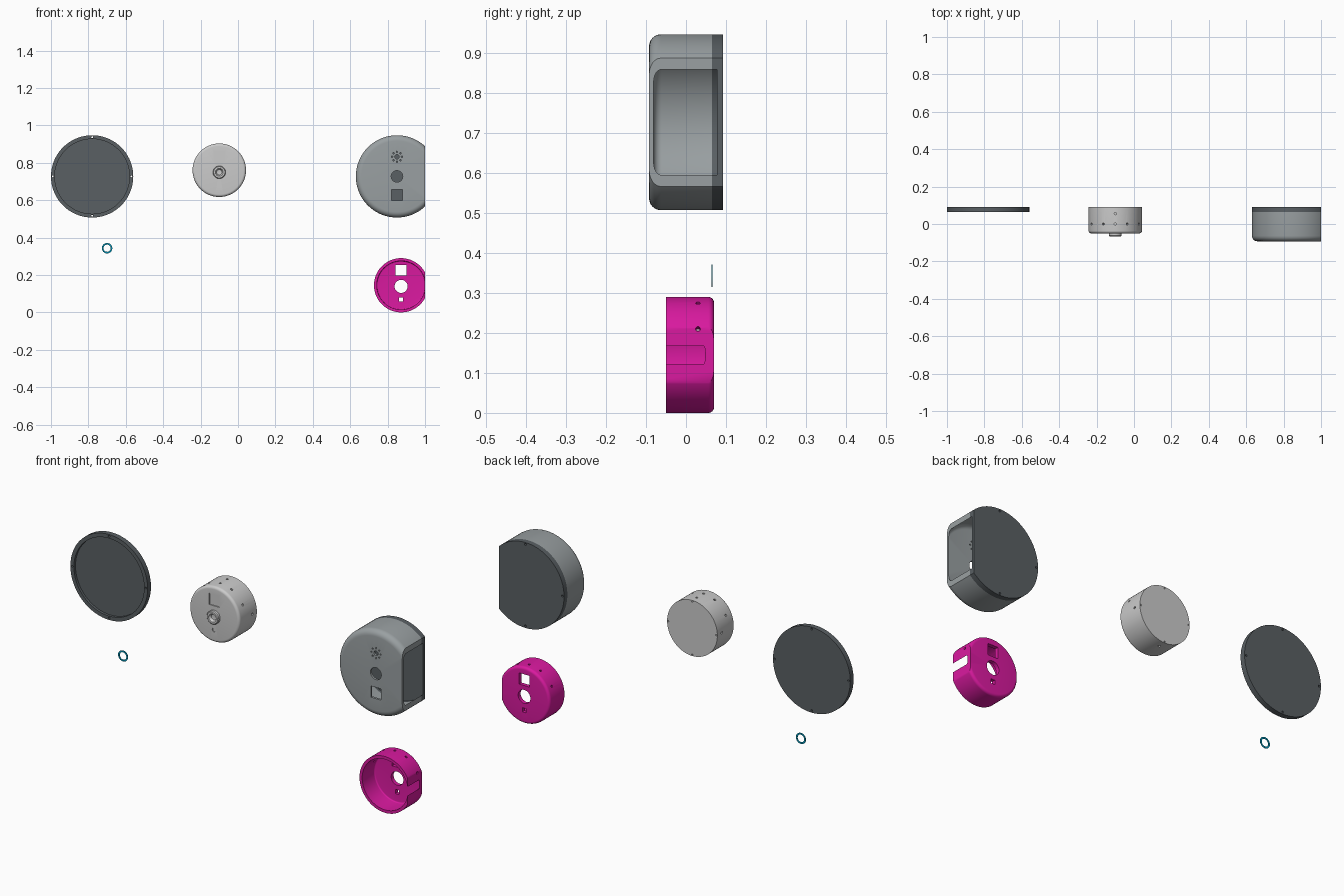
import bpy, bmesh
from math import sin, cos, pi, radians
from mathutils import Matrix, Vector

if "Cube" in bpy.data.objects:
    bpy.data.objects.remove(bpy.data.objects["Cube"])

SEG = 72
CLIP_X = 1.0


def material(name, rgb):
    m = bpy.data.materials.new(name)
    m.diffuse_color = (*rgb, 1)
    m.use_nodes = True
    m.node_tree.nodes["Principled BSDF"].inputs["Base Color"].default_value = m.diffuse_color
    return m


def add_object(name, bm, mat=None):
    bmesh.ops.recalc_face_normals(bm, faces=bm.faces[:])
    me = bpy.data.meshes.new(name)
    bm.to_mesh(me)
    bm.free()
    ob = bpy.data.objects.new(name, me)
    bpy.context.collection.objects.link(ob)
    if mat:
        me.materials.append(mat)
    return ob


def lathe(name, cx, cz, profile, mat=None, closed=False, seg=SEG):
    """Revolve (radius, y) points around the y axis through (cx, cz)."""
    bm = bmesh.new()
    rings = []
    for r, y in profile:
        n = seg if r > 0 else 1
        rings.append([bm.verts.new((cx + r * sin(2 * pi * i / seg), y,
                                    cz + r * cos(2 * pi * i / seg))) for i in range(n)])
    pairs = list(zip(rings, rings[1:])) + ([(rings[-1], rings[0])] if closed else [])
    for a, b in pairs:
        for i in range(seg):
            j = (i + 1) % seg
            quad = [a[i % len(a)], a[j % len(a)], b[j % len(b)], b[i % len(b)]]
            bm.faces.new(list(dict.fromkeys(quad)))
    return add_object(name, bm, mat)


def fillet(r, y, rad, sy, n=6):
    """Rounded corner at (r, y), going from the flat end to the side wall."""
    return [(r - rad + rad * sin(i * pi / 2 / n), y + sy * rad * (1 - cos(i * pi / 2 / n)))
            for i in range(n + 1)]


def rod(bm, centre, axis, r, length, seg=16):
    rot = Vector((0, 0, 1)).rotation_difference(Vector(axis)).to_matrix().to_4x4()
    bmesh.ops.create_cone(bm, cap_ends=True, segments=seg, radius1=r, radius2=r,
                          depth=length, matrix=Matrix.Translation(centre) @ rot)


def box(bm, centre, size):
    bmesh.ops.create_cube(bm, size=1, matrix=Matrix.Translation(centre) @ Matrix.Diagonal((*size, 1)))


def cut(ob, bm):
    cutter = add_object("cutter", bm)
    cutter.hide_render = True
    mod = ob.modifiers.new("cut", "BOOLEAN")
    mod.operation, mod.solver, mod.object = "DIFFERENCE", "EXACT", cutter
    bpy.context.view_layer.objects.active = ob
    bpy.ops.object.modifier_apply(modifier=mod.name)
    bpy.data.objects.remove(cutter)


def trim(ob):
    bm = bmesh.new()
    box(bm, (CLIP_X + 0.5, 0, 0.5), (1, 2, 2))
    cut(ob, bm)


def side_holes(bm, cx, cz, r, y, angles):
    for a in angles:
        d = Vector((sin(radians(a)), 0, cos(radians(a))))
        rod(bm, Vector((cx, y, cz)) + d * r, d, 0.006, 0.04, 12)


dark = material("dark_grey", (0.10, 0.115, 0.125))
mid = material("mid_grey", (0.32, 0.35, 0.36))
light = material("light_grey", (0.55, 0.58, 0.58))
magenta = material("magenta", (0.70, 0.01, 0.35))
blue = material("blue", (0.0, 0.30, 0.48))
TOP_HOLES = (-63, -26.5, 0, 26.5, 63)


# Back plates: stepped rim, notched for screws
def back_plate(name, cx, cz):
    ob = lathe(name, cx, cz, [(0, 0.078), (0.2, 0.078), (0.2, 0.065), (0.22, 0.065),
                              (0.22, 0.092), (0, 0.092)], dark)
    bm = bmesh.new()
    for i in range(4):
        a = i * pi / 2
        rod(bm, (cx + 0.21 * sin(a), 0.08, cz + 0.21 * cos(a)), (0, 1, 0), 0.005, 0.06, 12)
    cut(ob, bm)
    return ob


back_plate("loose_back_plate", -0.78, 0.727)
trim(back_plate("fitted_back_plate", 0.85, 0.727))

# Large housing: hollow shell with front openings
cx, cz = 0.85, 0.727
housing = lathe("large_housing", cx, cz,
                [(0, -0.0925)] + fillet(0.22, -0.0925, 0.03, 1) + [(0.22, 0.065), (0.2, 0.065)]
                + fillet(0.2, -0.081, 0.02, 1)[::-1] + [(0, -0.081)], mid)
bm = bmesh.new()
rod(bm, (cx, -0.09, cz), (0, 1, 0), 0.031, 0.06, 32)
box(bm, (cx, -0.09, cz - 0.1), (0.058, 0.06, 0.058))
rod(bm, (cx, -0.09, cz + 0.105), (0, 1, 0), 0.012, 0.06)
for i in range(8):
    a = i * pi / 4
    rod(bm, (cx + 0.026 * sin(a), -0.09, cz + 0.105 + 0.026 * cos(a)), (0, 1, 0), 0.004, 0.06, 8)
cut(housing, bm)
trim(housing)

# Small drum: closed body with blind recesses
cx, cz = -0.10, 0.76
drum = lathe("small_drum", cx, cz,
             [(0, -0.05)] + fillet(0.143, -0.05, 0.014, 1) + [(0.143, 0.092), (0, 0.092)], light)
bm = bmesh.new()
box(bm, (cx, -0.05, cz + 0.074), (0.058, 0.01, 0.058))
rod(bm, (cx, -0.05, cz - 0.078), (0, 1, 0), 0.012, 0.01)
side_holes(bm, cx, cz, 0.143, 0.0, TOP_HOLES)
side_holes(bm, cx, cz, 0.143, 0.055, (0, 90, 180, 270))
for i in range(4):
    a = i * pi / 2 
    rod(bm, (cx + 0.137 * sin(a), 0.092, cz + 0.137 * cos(a)), (0, 1, 0), 0.004, 0.012, 12)
cut(drum, bm)

# Lens barrel on the drum
lathe("lens_barrel", cx, cz - 0.011,
      [(0, -0.052), (0.014, -0.054), (0.021, -0.066), (0.03, -0.066), (0.034, -0.062),
       (0.034, -0.045), (0, -0.045)], light, seg=40)

# Magenta cup: open to the front, pierced back wall
cx, cz = 0.872, 0.145
cup = lathe("open_cup", cx, cz,
            [(0, 0.07)] + fillet(0.145, 0.07, 0.014, -1) + [(0.145, -0.05), (0.13, -0.05)]
            + fillet(0.13, 0.05, 0.006, -1)[::-1] + [(0, 0.05)], magenta)
bm = bmesh.new()
box(bm, (cx, 0.06, cz + 0.08), (0.058, 0.06, 0.058))
box(bm, (cx, 0.06, cz - 0.076), (0.022, 0.06, 0.022))
rod(bm, (cx, 0.06, cz - 0.006), (0, 1, 0), 0.035, 0.06, 32)
side_holes(bm, cx, cz, 0.143, 0.03, TOP_HOLES)
cut(cup, bm)
trim(cup)

# Thin blue ring
lathe("thin_ring", -0.70, 0.343, [(0.019, 0.064), (0.028, 0.064), (0.028, 0.066), (0.019, 0.066)],
      blue, closed=True, seg=40)

# Smooth curved walls, crisp edges
for ob in bpy.data.objects:
    bpy.ops.object.select_all(action="DESELECT")
    ob.select_set(True)
    bpy.context.view_layer.objects.active = ob
    bpy.ops.object.shade_smooth_by_angle(angle=radians(30))
